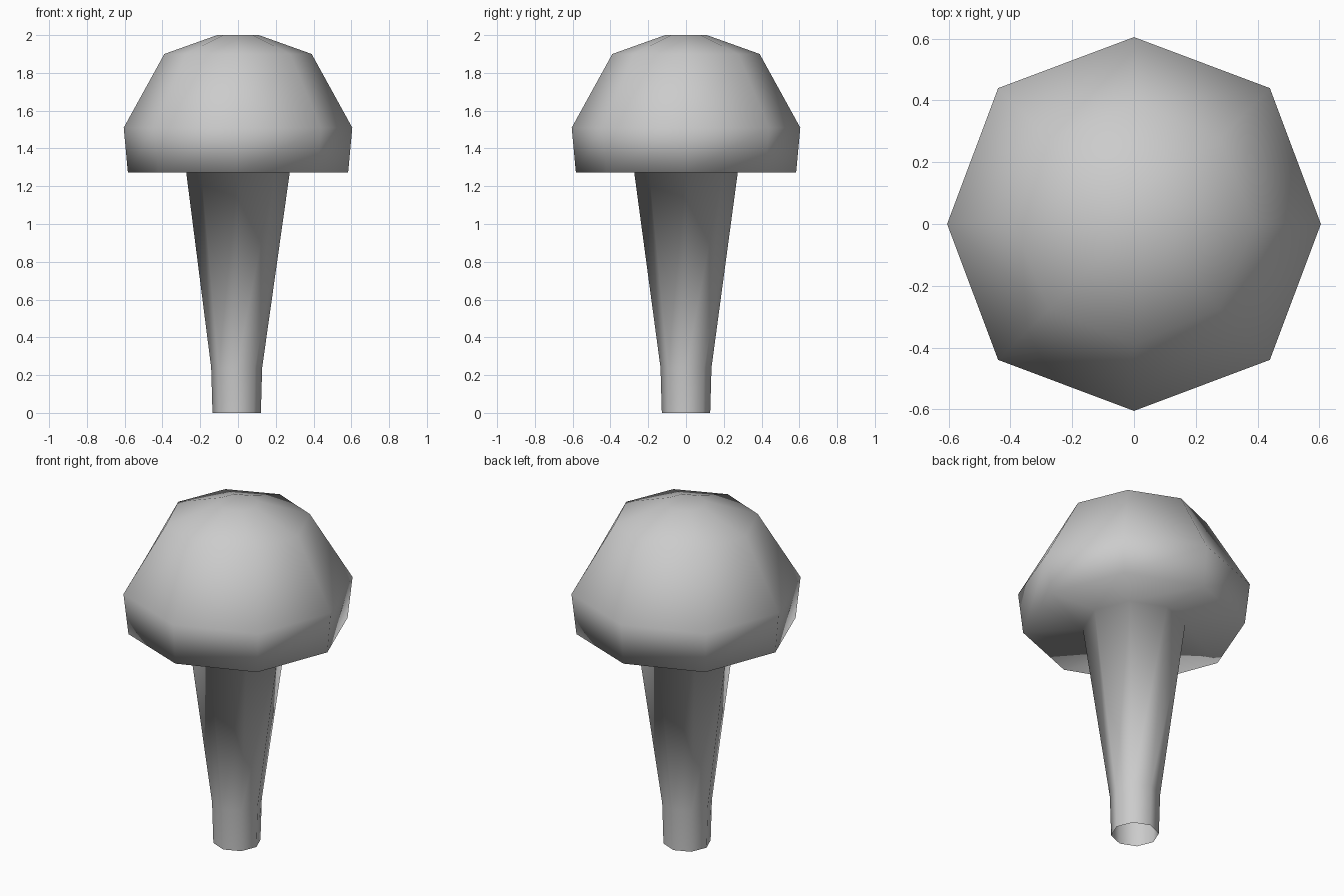
import bpy, bmesh
from math import cos, sin, pi

cube = bpy.data.objects.get("Cube")
if cube:
    bpy.data.objects.remove(cube)

SIDES = 8

# Plain grey material
grey = bpy.data.materials.new("plain_grey")
grey.use_nodes = True
colour = (0.6, 0.6, 0.6, 1)
grey.diffuse_color = colour
grey.node_tree.nodes["Principled BSDF"].inputs["Base Color"].default_value = colour

# Outline from the open foot of the stem up to the crown:
# radius on the axes, radius on the diagonals, height, sideways shift
profile = [
    (0.128, 0.128, 0.0, -0.007),    # foot
    (0.135, 0.135, 0.24, -0.007),   # ankle
    (0.275, 0.275, 1.28, 0.0),      # stem meets cap
    (0.583, 0.595, 1.272, 0.0),     # cap rim
    (0.605, 0.622, 1.51, 0.0),      # widest part of cap
    (0.39, 0.39, 1.9, 0.0),         # shoulder
    (0.11, 0.11, 2.0, 0.0),         # crown
]

bm = bmesh.new()
rings = []
for axis_r, diag_r, z, shift in profile:
    ring = []
    for i in range(SIDES):
        a = 2 * pi * i / SIDES
        r = diag_r if i % 2 else axis_r
        ring.append(bm.verts.new((r * cos(a) + shift, r * sin(a), z)))
    rings.append(ring)

# Skin neighbouring rings, then close the crown
for low, high in zip(rings, rings[1:]):
    for i in range(SIDES):
        j = (i + 1) % SIDES
        bm.faces.new((low[i], low[j], high[j], high[i]))
bm.faces.new(rings[-1])
for face in bm.faces:
    face.smooth = True

mesh = bpy.data.meshes.new("mushroom")
bm.to_mesh(mesh)
bm.free()
mesh.materials.append(grey)
mushroom = bpy.data.objects.new("mushroom", mesh)
bpy.context.collection.objects.link(mushroom)
